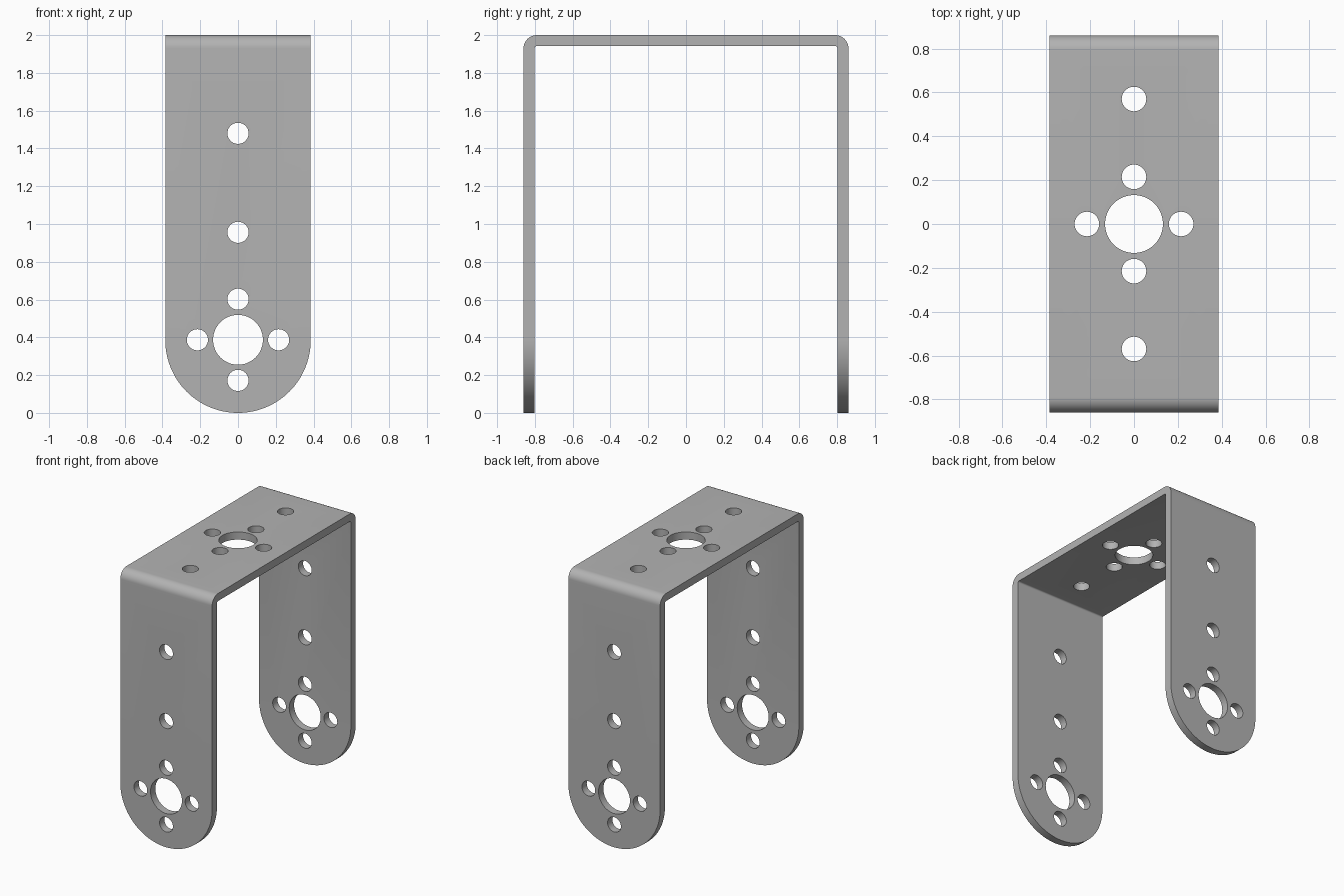
import bpy, bmesh
from math import pi, sin, cos, radians
from mathutils import Matrix, Vector

if "Cube" in bpy.data.objects:
    bpy.data.objects.remove(bpy.data.objects["Cube"])

HALF_W, HALF_D, HEIGHT, THICK = 0.385, 0.86, 2.0, 0.058
BEND_OUT, BEND_IN = 0.07, 0.012
HUB_Z, RING, BIG_R, SMALL_R = 0.387, 0.215, 0.132, 0.056

metal = bpy.data.materials.new("grey metal")
metal.use_nodes = True
colour = (0.45, 0.45, 0.45, 1)
metal.diffuse_color = colour
metal.node_tree.nodes["Principled BSDF"].inputs["Base Color"].default_value = colour


def make_object(name, bm):
    bmesh.ops.recalc_face_normals(bm, faces=bm.faces)
    mesh = bpy.data.meshes.new(name)
    bm.to_mesh(mesh)
    bm.free()
    mesh.materials.append(metal)
    obj = bpy.data.objects.new(name, mesh)
    bpy.context.collection.objects.link(obj)
    return obj


def prism(name, points, direction):
    bm = bmesh.new()
    face = bm.faces.new([bm.verts.new(p) for p in points])
    new = bmesh.ops.extrude_face_region(bm, geom=[face])["geom"]
    verts = [v for v in new if isinstance(v, bmesh.types.BMVert)]
    bmesh.ops.translate(bm, verts=verts, vec=direction)
    return make_object(name, bm)


def arc(cx, cy, r, start, end, steps):
    angles = [start + (end - start) * i / steps for i in range(steps + 1)]
    return [(cx + r * cos(a), cy + r * sin(a)) for a in angles]


def arch(half, top, r, steps):
    # Right leg foot, over both bends, down to the left leg foot
    bends = (arc(half - r, top - r, r, 0, pi / 2, steps)
             + arc(r - half, top - r, r, pi / 2, pi, steps))
    return [(half, 0)] + bends + [(-half, 0)]


# Bent sheet: U profile extruded across the width
profile = (arch(HALF_D, HEIGHT, BEND_OUT, 12)
           + arch(HALF_D - THICK, HEIGHT - THICK, BEND_IN, 6)[::-1])
bracket = prism("bracket", [(-HALF_W, y, z) for y, z in profile], (2 * HALF_W, 0, 0))

# Outline that rounds the feet of both legs
wide = HALF_W + 0.1
outline = (arc(0, HALF_W, HALF_W, pi, 2 * pi, 64)
           + [(HALF_W, HUB_Z + 0.01), (wide, HUB_Z + 0.01), (wide, HEIGHT + 0.1),
              (-wide, HEIGHT + 0.1), (-wide, HUB_Z + 0.01), (-HALF_W, HUB_Z + 0.01)])
foot_outline = prism("foot_outline", [(x, -1, z) for x, z in outline], (0, 2, 0))

# Hole cutters: hub pattern plus spare holes, through the legs and the top
ring = [(RING, 0), (-RING, 0), (0, RING), (0, -RING)]
leg_holes = [(x, HUB_Z + z) for x, z in ring] + [(0, 0.956), (0, 1.48)]
top_holes = ring + [(0, 0.57), (0, -0.57)]
bm = bmesh.new()


def hole(radius, depth, matrix):
    bmesh.ops.create_cone(bm, cap_ends=True, segments=48, radius1=radius,
                          radius2=radius, depth=depth, matrix=matrix)


turn = Matrix.Rotation(radians(90), 4, "X")
for x, z, r in [(0, HUB_Z, BIG_R)] + [(x, z, SMALL_R) for x, z in leg_holes]:
    hole(r, 2, Matrix.Translation(Vector((x, 0, z))) @ turn)
for x, y, r in [(0, 0, BIG_R)] + [(x, y, SMALL_R) for x, y in top_holes]:
    hole(r, 0.3, Matrix.Translation(Vector((x, y, HEIGHT))))
holes = make_object("hole_cutters", bm)

# Cut the sheet, then drop the helpers
bpy.context.view_layer.objects.active = bracket
bracket.select_set(True)
for cutter, operation in ((foot_outline, "INTERSECT"), (holes, "DIFFERENCE")):
    cutter.hide_render = True
    mod = bracket.modifiers.new(cutter.name, "BOOLEAN")
    mod.object, mod.operation, mod.solver = cutter, operation, "EXACT"
    bpy.ops.object.modifier_apply(modifier=mod.name)
    bpy.data.objects.remove(cutter)

bpy.ops.object.shade_smooth_by_angle(angle=radians(30))
